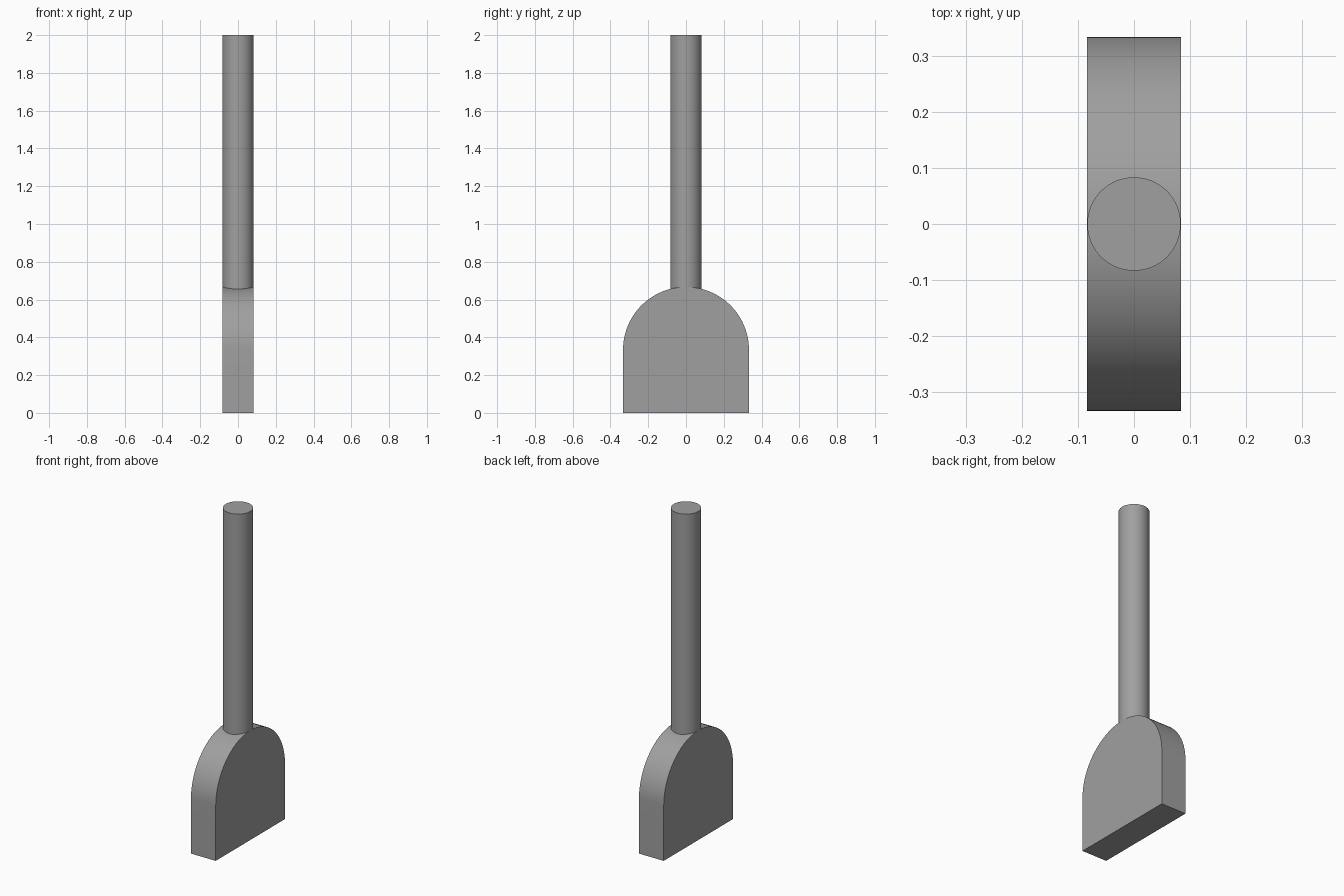
import bpy, bmesh, math

if "Cube" in bpy.data.objects:
    bpy.data.objects.remove(bpy.data.objects["Cube"])

R = 1 / 3        # blade half width and arch radius
T = 1 / 12       # blade half thickness and rod radius

grey = bpy.data.materials.new("plain_grey")
grey.diffuse_color = (0.35, 0.35, 0.35, 1)
grey.use_nodes = True
grey.node_tree.nodes["Principled BSDF"].inputs["Base Color"].default_value = grey.diffuse_color


def finish(name, bm):
    """Turn a bmesh into a named, coloured object with sharp edges kept."""
    bmesh.ops.recalc_face_normals(bm, faces=bm.faces)
    mesh = bpy.data.meshes.new(name)
    bm.to_mesh(mesh)
    bm.free()
    mesh.materials.append(grey)
    obj = bpy.data.objects.new(name, mesh)
    bpy.context.collection.objects.link(obj)
    bpy.ops.object.select_all(action='DESELECT')
    obj.select_set(True)
    bpy.context.view_layer.objects.active = obj
    bpy.ops.object.shade_smooth_by_angle(angle=math.radians(30))
    return obj


# Blade: flat base with a semicircular top, extruded across x
bm = bmesh.new()
steps = 48
profile = [(-R, 0), (R, 0)]
profile += [(R * math.cos(math.pi * i / steps), R + R * math.sin(math.pi * i / steps))
            for i in range(steps + 1)]
face = bm.faces.new([bm.verts.new((-T, y, z)) for y, z in profile])
side = bmesh.ops.extrude_face_region(bm, geom=[face], use_keep_orig=True)
bmesh.ops.translate(bm, vec=(2 * T, 0, 0),
                    verts=[v for v in side["geom"] if isinstance(v, bmesh.types.BMVert)])
finish("arched_blade", bm)

# Rod: upright cylinder sunk slightly into the top of the arch
bm = bmesh.new()
bottom, top = 0.64, 2.0
bmesh.ops.create_cone(bm, cap_ends=True, segments=64, radius1=T, radius2=T, depth=top - bottom)
bmesh.ops.translate(bm, vec=(0, 0, (top + bottom) / 2), verts=bm.verts)
finish("upright_rod", bm)
